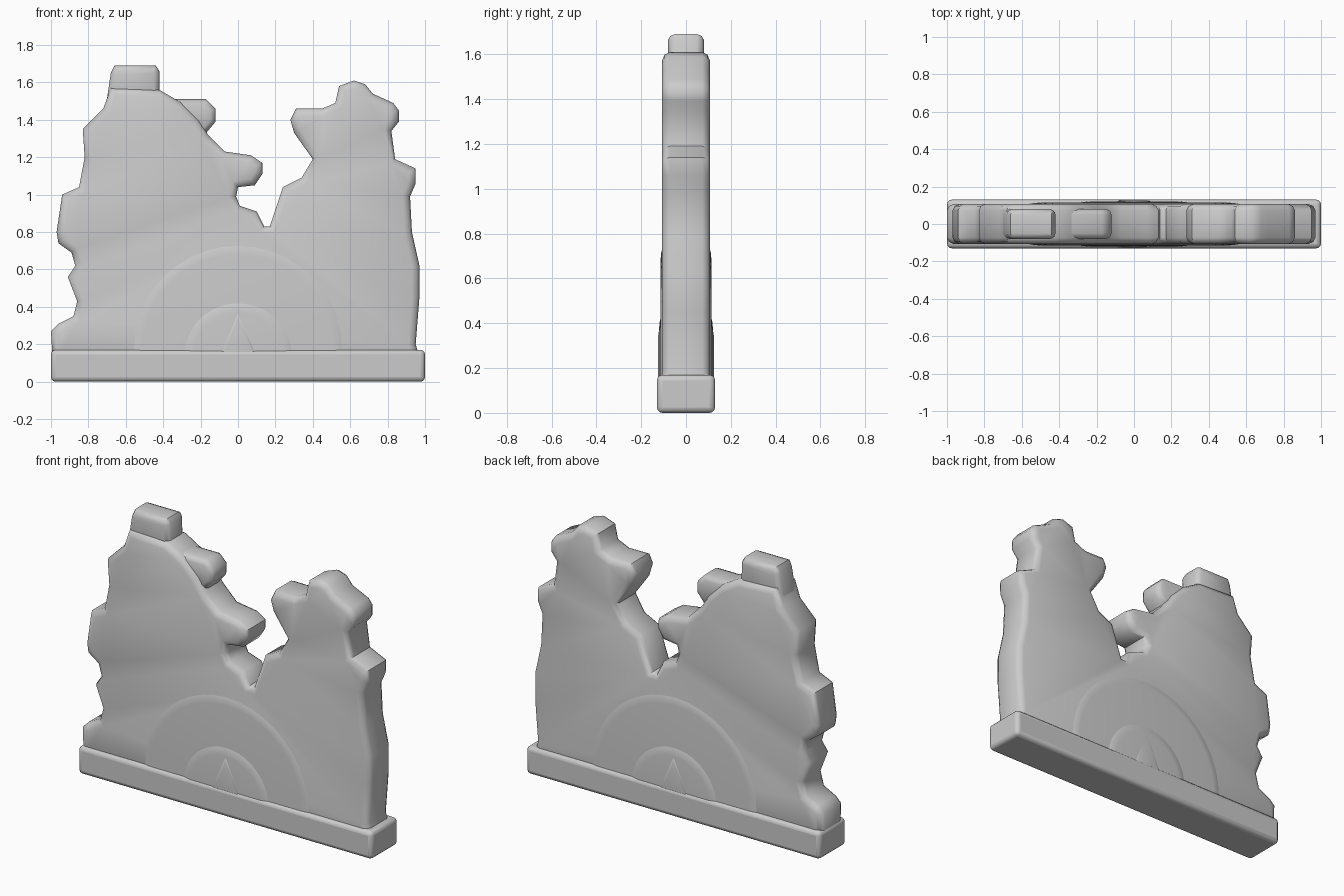
import bpy, bmesh, math

if "Cube" in bpy.data.objects:
    bpy.data.objects.remove(bpy.data.objects["Cube"])


def slab(name, outline, half, rim, depth):
    """Extrude an (x, z) outline to y = +-half with a rounded rim on both faces."""
    bm = bmesh.new()
    h = half - depth
    front = [bm.verts.new((x, -h, z)) for x, z in outline]
    back = [bm.verts.new((x, h, z)) for x, z in outline]
    n = len(outline)
    caps = [bm.faces.new(front), bm.faces.new(back[::-1])]
    for i in range(n):
        j = (i + 1) % n
        bm.faces.new((front[i], back[i], back[j], front[j]))
    bmesh.ops.recalc_face_normals(bm, faces=bm.faces[:])
    # two inset steps make the soft rim
    for t, d in ((0.3, 0.65), (0.7, 0.35)):
        bmesh.ops.inset_region(bm, faces=caps, thickness=rim * t, depth=depth * d,
                               use_even_offset=False, use_boundary=True)
    bmesh.ops.triangulate(bm, faces=caps)
    me = bpy.data.meshes.new(name)
    bm.to_mesh(me)
    bm.free()
    ob = bpy.data.objects.new(name, me)
    bpy.context.collection.objects.link(ob)
    smooth(ob, 50)
    return ob


def smooth(ob, angle):
    bpy.ops.object.select_all(action='DESELECT')
    ob.select_set(True)
    bpy.context.view_layer.objects.active = ob
    bpy.ops.object.shade_smooth_by_angle(angle=math.radians(angle))


def half_disc(radius, zc, steps=20):
    arc = [(radius * math.cos(math.pi * i / steps), zc + radius * math.sin(math.pi * i / steps))
           for i in range(steps + 1)]
    return [(radius, 0.1)] + arc + [(-radius, 0.1)]


# Broken wall silhouette
wall = [(-0.99, 0.1), (-1.0, 0.27), (-0.96, 0.31), (-0.88, 0.35), (-0.86, 0.43),
        (-0.91, 0.56), (-0.87, 0.62), (-0.89, 0.69), (-0.96, 0.74), (-0.97, 0.80),
        (-0.94, 1.0), (-0.85, 1.04), (-0.82, 1.2), (-0.83, 1.35), (-0.72, 1.46),
        (-0.68, 1.57), (-0.42, 1.56), (-0.30, 1.49), (-0.21, 1.40), (-0.16, 1.32),
        (-0.07, 1.23), (0.07, 1.21), (0.13, 1.17), (0.13, 1.11), (0.09, 1.05),
        (0.0, 1.04), (-0.01, 0.99), (0.01, 0.94), (0.10, 0.91), (0.14, 0.83),
        (0.17, 0.83), (0.24, 1.04), (0.34, 1.09), (0.40, 1.19), (0.30, 1.33),
        (0.28, 1.40), (0.31, 1.46), (0.45, 1.46), (0.52, 1.49), (0.54, 1.58),
        (0.62, 1.61), (0.68, 1.59), (0.72, 1.54), (0.83, 1.49), (0.86, 1.45),
        (0.86, 1.39), (0.82, 1.34), (0.84, 1.19), (0.95, 1.14), (0.95, 1.06),
        (0.92, 0.99), (0.93, 0.8), (0.97, 0.62), (0.97, 0.45), (0.95, 0.2), (0.98, 0.1)]
slab("broken_wall", wall, 0.108, 0.04, 0.035)

# Thinner loose blocks at the top of the left tower
slab("top_block", [(-0.71, 1.45), (-0.68, 1.65), (-0.66, 1.69), (-0.44, 1.69),
                   (-0.42, 1.66), (-0.42, 1.45)], 0.08, 0.03, 0.03)
slab("side_block", [(-0.45, 1.35), (-0.42, 1.55), (-0.35, 1.51), (-0.17, 1.51),
                    (-0.12, 1.46), (-0.12, 1.39), (-0.17, 1.33)], 0.08, 0.03, 0.03)

# Filled arch relief on both faces, stepping outward to the centre
slab("arch", half_disc(0.57, 0.17), 0.114, 0.06, 0.012)
slab("arch_infill", half_disc(0.30, 0.13), 0.121, 0.06, 0.012)
slab("arch_keystone", [(-0.12, 0.1), (0.0, 0.37), (0.12, 0.1)], 0.125, 0.03, 0.01)

# Base plinth
bpy.ops.mesh.primitive_cube_add(size=1, location=(0, 0, 0.085))
base = bpy.context.object
base.name = "base_plinth"
base.scale = (2.0, 0.26, 0.17)
bpy.ops.object.transform_apply(location=False, rotation=False, scale=True)
bev = base.modifiers.new("soft_edges", 'BEVEL')
bev.width = 0.025
bev.segments = 3
smooth(base, 50)
